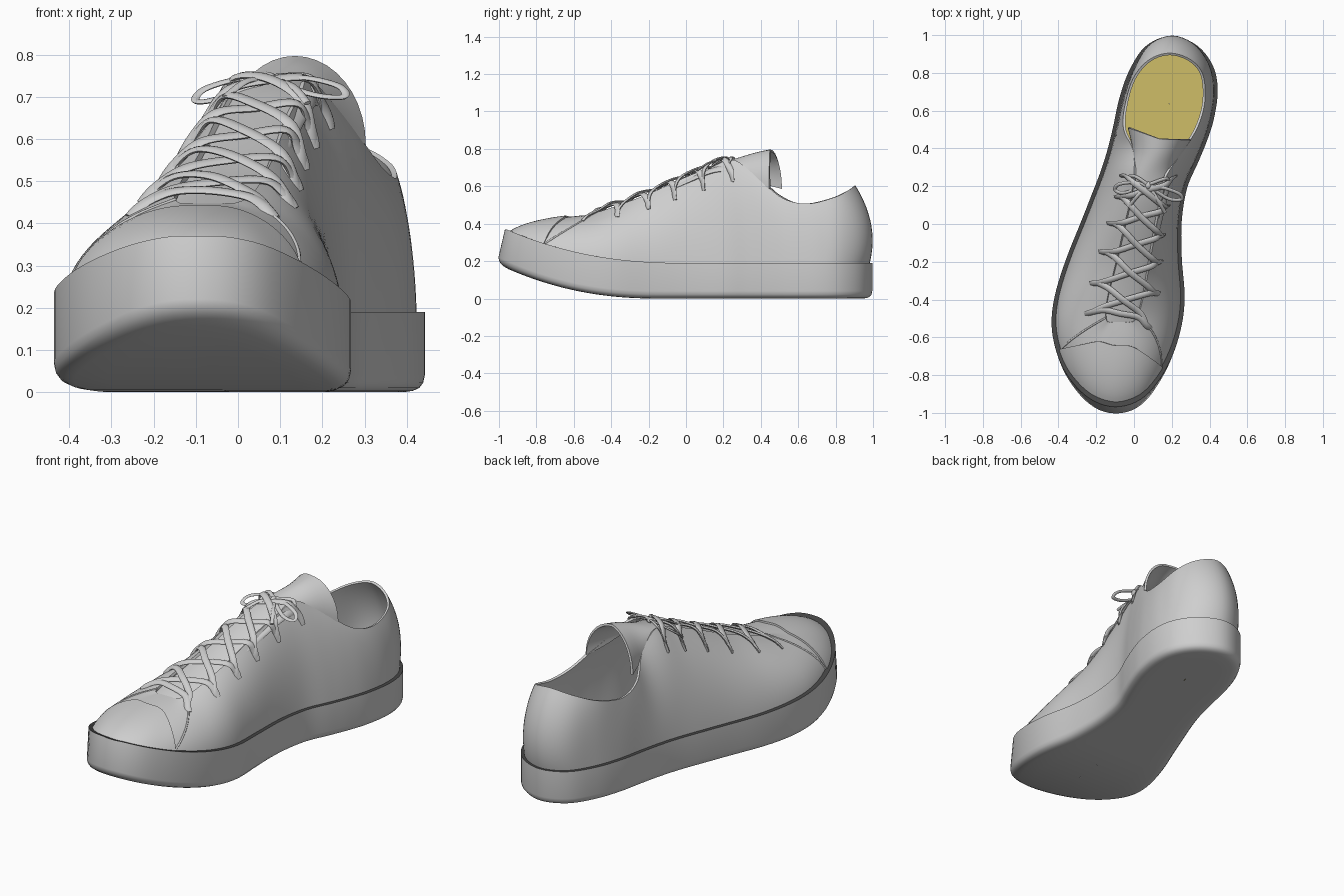
import bpy, bmesh, math
from mathutils import Vector

if "Cube" in bpy.data.objects:
    bpy.data.objects.remove(bpy.data.objects["Cube"])


def material(name, rgb):
    m = bpy.data.materials.new(name)
    m.diffuse_color = (*rgb, 1)
    m.use_nodes = True
    m.node_tree.nodes["Principled BSDF"].inputs["Base Color"].default_value = m.diffuse_color
    return m


GREY = material("light grey", (0.62, 0.62, 0.62))
DARK = material("dark rim", (0.06, 0.06, 0.06))
YELLOW = material("insole yellow", (0.62, 0.51, 0.137))


def clamp(v):
    return max(0.0, min(1.0, v))


def spline(keys, u, closed=False):
    """Catmull-Rom point on a list of tuples, u counted in keys."""
    n = len(keys)
    i = math.floor(u) if closed else min(max(math.floor(u), 0), n - 2)
    f = u - i
    p = [keys[(i + k) % n] if closed else keys[min(max(i + k, 0), n - 1)] for k in (-1, 0, 1, 2)]
    return [0.5 * (2 * b + (c - a) * f + (2 * a - 5 * b + 4 * c - d) * f * f
                   + (3 * b - a - 3 * c + d) * f ** 3) for a, b, c, d in zip(*p)]


def resample(keys, per=6):
    return [Vector(spline(keys, i / per)) for i in range((len(keys) - 1) * per + 1)]


def grid(name, rings, closed=True, mat=GREY, thick=0, offset=-1, angle=40, caps=False):
    """Skin a list of equal-length rows into one smooth object."""
    bm = bmesh.new()
    rows = [[bm.verts.new(p) for p in r] for r in rings]
    n = len(rows[0])
    for a, b in zip(rows, rows[1:]):
        for j in range(n if closed else n - 1):
            k = (j + 1) % n
            bm.faces.new((a[j], a[k], b[k], b[j]))
    if caps:
        bm.faces.new(rows[0][::-1])
        bm.faces.new(rows[-1])
        bmesh.ops.recalc_face_normals(bm, faces=bm.faces)
    bmesh.ops.remove_doubles(bm, verts=bm.verts, dist=0.0004)
    me = bpy.data.meshes.new(name)
    bm.to_mesh(me)
    bm.free()
    me.materials.append(mat)
    ob = bpy.data.objects.new(name, me)
    bpy.context.collection.objects.link(ob)
    bpy.ops.object.select_all(action='DESELECT')
    ob.select_set(True)
    bpy.context.view_layer.objects.active = ob
    if thick:
        mod = ob.modifiers.new("thickness", 'SOLIDIFY')
        mod.thickness, mod.offset = thick, offset
        bpy.ops.object.modifier_apply(modifier=mod.name)
    bpy.ops.object.shade_smooth_by_angle(angle=math.radians(angle))
    return ob


def sweep(name, keys, w=0.017, h=0.007):
    """Flat oval band along a smooth path."""
    path = resample(keys)
    rings = []
    for i, p in enumerate(path):
        t = (path[min(i + 1, len(path) - 1)] - path[max(i - 1, 0)]).normalized()
        side = t.cross(Vector((0, -0.4, 0.9))).normalized()
        up = side.cross(t)
        rings.append([p + side * w * math.cos(k * math.pi / 4) + up * h * math.sin(k * math.pi / 4)
                      for k in range(8)])
    return grid(name, rings, caps=True, angle=60)


# Upper: base outline (x, y) paired with throat/collar edge (x, y, z), from the toe round the +x side
KEYS = [
    (-.10, -.94, -.08, -.52, .447), (.02, -.905, -.05, -.52, .447), (.11, -.81, -.02, -.52, .447),
    (.18, -.68, .005, -.51, .452),
    (.225, -.53, .03, -.46, .466), (.24, -.38, .055, -.36, .50), (.225, -.18, .085, -.2, .56),
    (.225, .02, .12, 0, .65), (.255, .20, .15, .15, .71), (.315, .34, .175, .26, .74),
    (.36, .45, .27, .40, .63), (.395, .56, .34, .52, .535), (.415, .70, .375, .65, .507),
    (.395, .82, .365, .79, .54), (.32, .92, .30, .87, .58), (.20, .968, .19, .905, .605),
    (.08, .92, .08, .87, .58), (0, .80, -.005, .77, .535), (-.05, .66, -.05, .62, .507),
    (-.085, .50, -.055, .50, .555), (-.115, .38, -.005, .39, .655), (-.15, .27, 0, .27, .74),
    (-.20, .14, -.015, .15, .71), (-.255, 0, -.05, 0, .65), (-.335, -.2, -.095, -.2, .56),
    (-.393, -.39, -.135, -.36, .50), (-.408, -.54, -.15, -.46, .466), (-.38, -.68, -.145, -.51, .452),
    (-.32, -.80, -.13, -.52, .447), (-.22, -.90, -.11, -.52, .447),
]
NK = len(KEYS)


def sole_top(y):
    return 0.19 + 0.18 * clamp(-y / 0.96) ** 2.3


def sole_bottom(y):
    return 0.18 * clamp((-0.15 - y) / 0.85) ** 2.2


def base_point(u, off):
    """Point of the base outline, moved outwards by off."""
    a, b, p = (spline(KEYS, v, True) for v in (u - 0.1, u + 0.1, u))
    t = Vector((b[0] - a[0], b[1] - a[1])).normalized()
    return p[0] + t.y * off, p[1] - t.x * off


def surface(u, t):
    bx, by = base_point(u, 0.009)
    e = Vector(spline(KEYS, u, True)[2:])
    b = Vector((bx, by, sole_top(by) - 0.02))
    heel, toe = clamp((by - 0.75) / 0.2), clamp((-0.5 - by) / 0.35)
    c = b.lerp(e, 0.10 - 1.0 * heel + 0.13 * toe)
    c.z = b.z + (0.65 - 0.15 * heel + 0.10 * toe) * (e.z - b.z)
    return b * (1 - t) ** 2 + c * 2 * t * (1 - t) + e * t * t


US = [i / 5 for i in range(NK * 5)]
grid("upper", [[surface(u, k / 14) for u in US] for k in range(15)], thick=0.013)

# Toe cap: thin raised shell over the front of the upper
toe_us = [-0.35 + 2.75 * math.sin(i / 20 * math.pi / 2) for i in range(-20, 21)]
grid("toe_cap", [[surface(u, 0.05 + 0.75 * math.sqrt(max(0, 1 - ((u + 0.35) / 2.75) ** 4)) * k / 10)
                  for u in toe_us] for k in range(11)], closed=False, thick=0.009, offset=1)

# Vamp seams running from the throat to the sole
for name, u0, u1 in (("seam_right", 3.6, 2.4), ("seam_left", -3.4, -3.1)):
    sweep(name, [surface(u0 + (u1 - u0) * k / 4, 1 - 0.95 * k / 4) for k in range(5)], 0.005, 0.005)


# Sole outline helper: shrink pulls the ring towards the middle line of the foot
def outline(off, height, push=0.0, shrink=0.0):
    ring = []
    for u in US:
        x, y = base_point(u, off)
        y -= push * clamp((-0.6 - y) / 0.35) ** 2
        sy = max(-0.62, min(0.68, y))
        sx = -0.09 + 0.28 * clamp((sy + 0.55) / 1.2)
        x, y = x + (sx - x) * shrink, y + (sy - y) * shrink
        ring.append((x, y, height(y)))
    return ring


# Sole: underside, rounded edge, side wall and top rim
rings = [outline(-0.02, sole_bottom, 0.035, s) for s in (1, 0.75, 0.5, 0.25, 0)]
for off, dz in ((0.0, 0.003), (0.015, 0.01), (0.024, 0.022), (0.028, 0.04)):
    rings.append(outline(off, lambda y, d=dz: sole_bottom(y) + d, 0.035))
rings.append(outline(0.028, sole_top))
rings.append(outline(-0.015, sole_top))
sole = grid("sole", rings)
sole.data.materials.append(DARK)
for f in sole.data.polygons:
    if f.normal.z > 0.7:
        f.material_index = 1

# Insole, kept back from the toe
grid("insole", [outline(-0.01, lambda y: sole_top(y) + 0.004, -0.14, s) for s in (0, 0.3, 0.6, 1)], mat=YELLOW)

# Tongue: centre x, y, z, half width, edge drop, skew of the end (left side reaches further back)
TONGUE = [(-.085, -.57, .430, .08, .01, 0), (-.04, -.36, .497, .10, .025, 0), (-.005, -.2, .558, .105, .03, 0),
          (.035, 0, .65, .11, .035, 0), (.07, .15, .715, .11, .04, 0), (.09, .27, .75, .108, .08, 0),
          (.122, .37, .78, .13, .16, .02), (.135, .45, .797, .168, .21, .06)]
rows = []
for i in range(29):
    x, y, z, hw, drop, skew = spline(TONGUE, i / 4)
    angs = [k / 10 * math.pi / 2 for k in range(-10, 11)]
    rows.append([(x + hw * math.sin(a), y - skew * math.sin(a) * (1 if a < 0 else 0.1),
                  z - drop * (1 - math.cos(a))) for a in angs])
grid("tongue", rows, closed=False, thick=0.012)


# Criss-cross laces, with the ends lying on the upper
def on_upper(side, y, t, lift):
    u = min((side * (3 + i / 20) for i in range(131 if side > 0 else 121)),
            key=lambda v: abs(surface(v, 1).y - y))
    return surface(u, t) + Vector((side * 0.6, 0, 0.8)) * lift


def middle(y, lift):
    return Vector((-0.065 + 0.215 * (y + 0.45), y, 0.65 + 0.44 * y + 0.12 * y * y + lift))


EYELETS = {-1: [-0.45, -0.31, -0.15, 0.0, 0.14, 0.25], 1: [-0.50, -0.36, -0.21, -0.07, 0.08, 0.22]}


def strand(name, side, i, j, lift):
    y0, y1 = EYELETS[side][i], EYELETS[-side][j]
    d = y1 - y0
    sweep(name, [on_upper(side, y0, 0.74, -0.004), on_upper(side, y0, 0.85, 0.008),
                 on_upper(side, y0 + d * 0.15, 1, 0.009), middle((y0 + y1) / 2, lift),
                 on_upper(-side, y1 - d * 0.15, 1, 0.009), on_upper(-side, y1, 0.85, 0.008),
                 on_upper(-side, y1, 0.74, -0.004)])


strand("lace_bar", 1, 0, 0, 0.01)
for k in range(5):
    strand(f"lace_under_{k}", -1, k, k + 1, 0.006)
    strand(f"lace_over_{k}", 1, k, k + 1, 0.019)

# Bow: top strands, loops, tails and knot
BOW = {
    "bow_strand_left": [on_upper(-1, .25, .8, 0), on_upper(-1, .25, .92, .008), (.01, .25, .752), (.07, .21, .748)],
    "bow_strand_right": [on_upper(1, .22, .8, 0), on_upper(1, .22, .92, .008), (.165, .24, .75), (.08, .21, .748)],
    "bow_loop_left": [(.07, .20, .743), (0, .22, .742), (-.08, .21, .718), (-.10, .18, .69),
                      (-.05, .165, .695), (.07, .20, .738)],
    "bow_loop_right": [(.08, .20, .743), (.16, .19, .745), (.24, .16, .725), (.25, .13, .70),
                       (.18, .135, .705), (.08, .20, .738)],
    "bow_tail_left": [(.07, .20, .742), (.02, .15, .737), (-.03, .09, .70)],
    "bow_tail_right": [(.08, .20, .742), (.13, .12, .725), (.165, .06, .685)],
}
for name, pts in BOW.items():
    sweep(name, [tuple(p) for p in pts], 0.010, 0.005)
grid("bow_knot", [[(0.075 + 0.016 * math.sin(b) * math.cos(a), 0.205 + 0.02 * math.sin(b) * math.sin(a),
                    0.744 - 0.014 * math.cos(b)) for a in [k * math.pi / 6 for k in range(12)]]
                  for b in [j * math.pi / 8 for j in range(9)]], angle=60)
